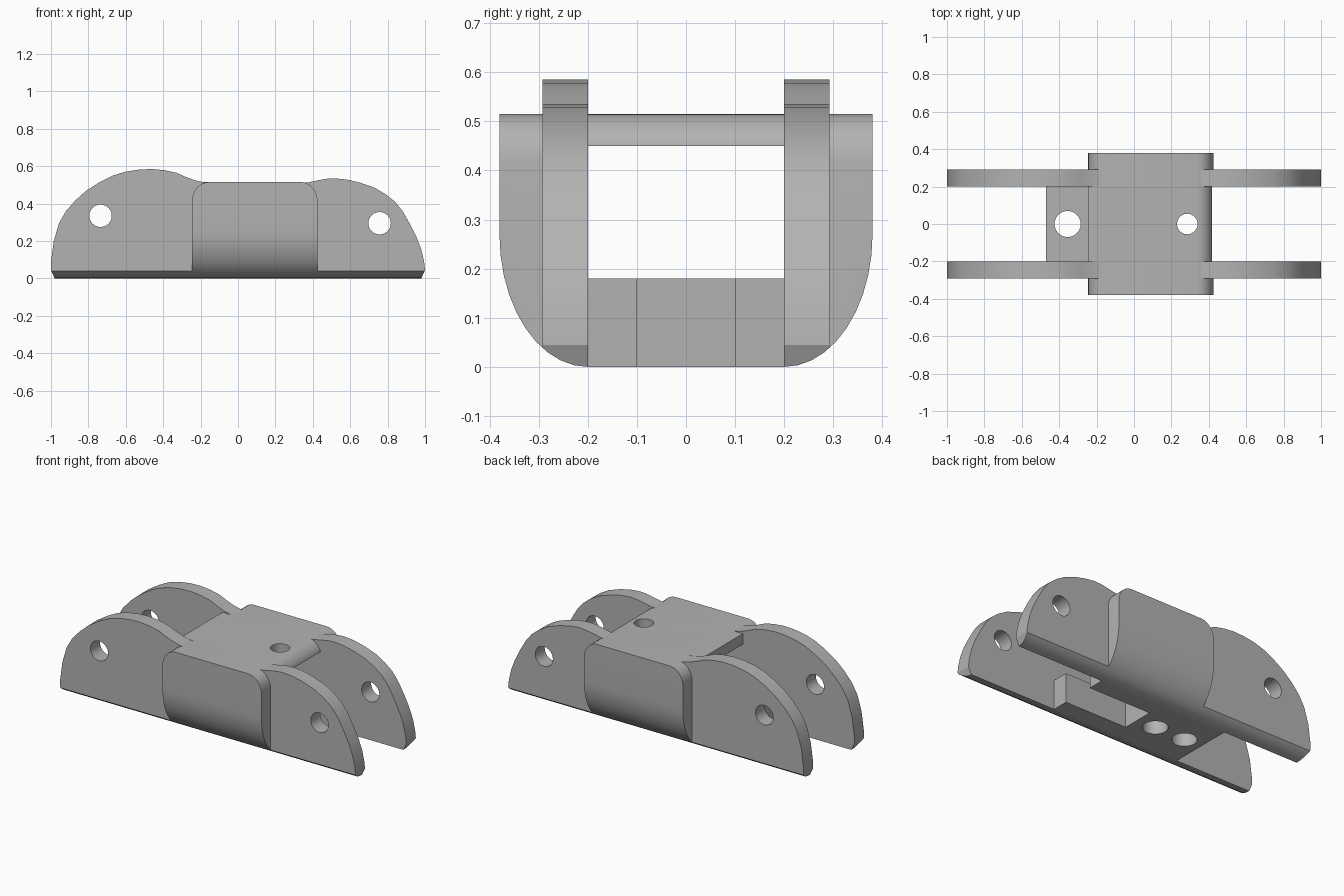
import bpy, bmesh
from math import sin, cos, pi, radians

cube = bpy.data.objects.get("Cube")
if cube:
    bpy.data.objects.remove(cube)

grey = bpy.data.materials.new("plain grey")
grey.use_nodes = True
COLOUR = (0.45, 0.45, 0.45, 1)
grey.diffuse_color = COLOUR
grey.node_tree.nodes["Principled BSDF"].inputs["Base Color"].default_value = COLOUR


def arc(cx, cy, rx, ry, start, end, n=8):
    """Points along an elliptical arc, angles in degrees."""
    return [(cx + rx * cos(radians(start + (end - start) * i / n)),
             cy + ry * sin(radians(start + (end - start) * i / n))) for i in range(n + 1)]


def prism(name, outline, axis, low, high):
    """Extrude a closed outline along one axis from low to high."""
    place = {"x": lambda a, b, d: (d, a, b),
             "y": lambda a, b, d: (a, d, b),
             "z": lambda a, b, d: (a, b, d)}[axis]
    bm = bmesh.new()
    rings = [[bm.verts.new(place(a, b, d)) for a, b in outline] for d in (low, high)]
    bm.faces.new(rings[0])
    bm.faces.new(rings[1])
    n = len(outline)
    for i in range(n):
        j = (i + 1) % n
        bm.faces.new((rings[0][i], rings[0][j], rings[1][j], rings[1][i]))
    bmesh.ops.recalc_face_normals(bm, faces=bm.faces)
    mesh = bpy.data.meshes.new(name)
    bm.to_mesh(mesh)
    bm.free()
    obj = bpy.data.objects.new(name, mesh)
    bpy.context.collection.objects.link(obj)
    mesh.materials.append(grey)
    return obj


def apply(obj, modifier):
    with bpy.context.temp_override(object=obj, active_object=obj):
        bpy.ops.object.modifier_apply(modifier=modifier.name)


def combine(obj, other, operation):
    """Boolean with another object, which is then removed."""
    mod = obj.modifiers.new("boolean", "BOOLEAN")
    mod.operation, mod.solver, mod.object = operation, "EXACT", other
    other.hide_render = True
    bpy.context.view_layer.update()
    apply(obj, mod)
    bpy.data.objects.remove(other)


def drill(obj, axis, a, b, radius):
    hole = prism("hole_cutter", arc(a, b, radius, radius, 0, 345, 23), axis, -2, 2)
    combine(obj, hole, "DIFFERENCE")


# Side wall: a humped plate joined to a thicker rounded middle block
plate_outline = [
    (-0.98, 0), (-1, 0.045), (-1, 0.09), (-0.985, 0.2), (-0.957, 0.295), (-0.92, 0.36),
    (-0.867, 0.42), (-0.81, 0.47), (-0.74, 0.515), (-0.67, 0.55), (-0.605, 0.57),
    (-0.53, 0.582), (-0.46, 0.585), (-0.39, 0.578), (-0.33, 0.565), (-0.28, 0.543),
    (-0.23, 0.525), (-0.18, 0.513), (0.37, 0.513), (0.43, 0.525), (0.475, 0.533),
    (0.52, 0.535), (0.58, 0.529), (0.65, 0.513), (0.73, 0.485), (0.79, 0.45),
    (0.84, 0.41), (0.88, 0.36), (0.92, 0.29), (0.955, 0.22), (0.98, 0.155),
    (0.995, 0.09), (1, 0.045), (0.98, 0)]
wall = prism("side_walls", plate_outline, "y", 0.2, 0.292)
block_outline = ([(-0.245, 0), (0.425, 0)] + arc(0.335, 0.415, 0.09, 0.1, 0, 90)
                 + arc(-0.155, 0.415, 0.09, 0.1, 90, 180))
combine(wall, prism("middle_block", block_outline, "y", 0.2, 0.38), "UNION")

# Round the lower outside edge of the wall
rounded = [(0.1, 1), (0.1, 0)] + arc(0.2, 0.27, 0.18, 0.27, -90, 0, 10) + [(0.38, 1)]
combine(wall, prism("edge_cutter", rounded, "x", -2, 2), "INTERSECT")

# Pin holes near both ends, then the opposite wall
drill(wall, "y", -0.735, 0.335, 0.06)
drill(wall, "y", 0.757, 0.295, 0.06)
mirror = wall.modifiers.new("mirror", "MIRROR")
mirror.use_axis = (False, True, False)
apply(wall, mirror)

# Top bridge with one rounded end and a hole
top_outline = [(-0.245, 0.45), (0.418, 0.45)] + arc(0.335, 0.415, 0.09, 0.1, 25, 90) + [(-0.245, 0.515)]
top = prism("top_bridge", top_outline, "y", -0.2, 0.2)
drill(top, "z", 0.285, 0, 0.055)

# Forked floor with two holes
floor_outline = [(-0.47, -0.2), (0.396, -0.2), (0.396, -0.1), (-0.025, -0.1),
                 (-0.025, 0.1), (0.396, 0.1), (0.396, 0.2), (-0.47, 0.2)]
floor = prism("forked_floor", floor_outline, "z", 0, 0.18)
for x in (-0.355, -0.15):
    drill(floor, "z", x, 0, 0.07)

# Smooth the curves and keep the edges crisp
bpy.ops.object.select_all(action="DESELECT")
for obj in (wall, top, floor):
    obj.select_set(True)
bpy.context.view_layer.objects.active = wall
bpy.ops.object.shade_smooth_by_angle(angle=radians(30))
